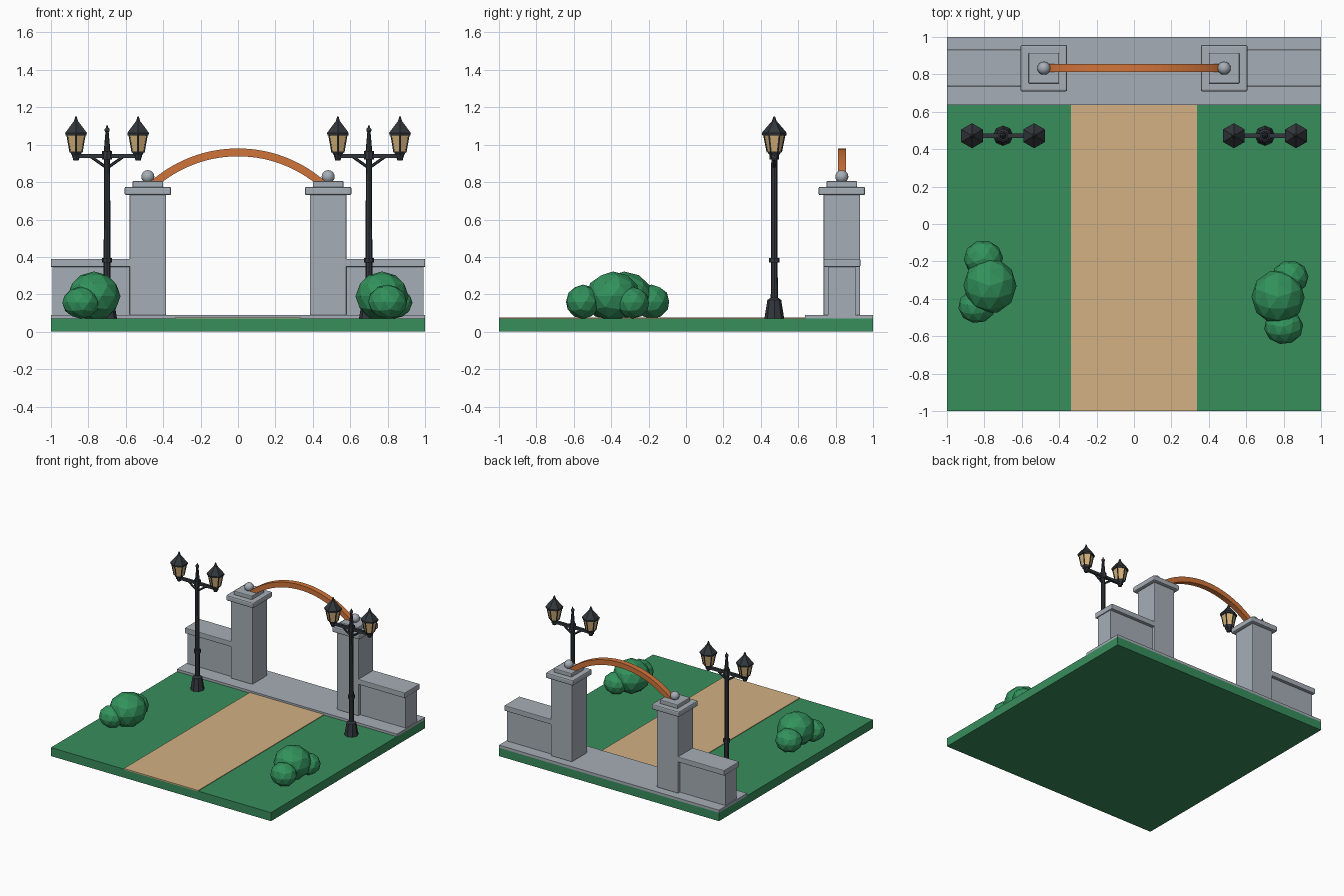
import bpy, bmesh, math
from mathutils import Vector

if "Cube" in bpy.data.objects:
    bpy.data.objects.remove(bpy.data.objects["Cube"], do_unlink=True)


def material(name, r, g, b):
    """Flat material from 0-255 display colour."""
    lin = [((c / 255 + 0.055) / 1.055) ** 2.4 for c in (r, g, b)] + [1]
    m = bpy.data.materials.new(name)
    m.use_nodes = True
    m.diffuse_color = lin
    bsdf = m.node_tree.nodes["Principled BSDF"]
    bsdf.inputs["Base Color"].default_value = lin
    bsdf.inputs["Roughness"].default_value = 0.8
    return m


GRASS = material("grass_green", 56, 142, 92)
LEAF = material("leaf_green", 50, 146, 92)
SAND = material("path_sand", 210, 177, 131)
STONE = material("stone_grey", 166, 174, 182)
WOOD = material("arch_orange", 208, 116, 58)
IRON = material("iron_black", 50, 55, 60)
GLASS = material("lantern_glass", 214, 178, 120)


def finish(obj, name, mat, smooth=False):
    obj.name = name
    obj.data.name = name
    obj.data.materials.append(mat)
    if smooth:
        bpy.ops.object.shade_smooth_by_angle(angle=math.radians(40))
    return obj


def box(name, mat, x, y, z, bevel=0):
    """Box from (low, high) pairs, with optional bevelled edges."""
    pairs = (x, y, z)
    bpy.ops.mesh.primitive_cube_add(size=1, location=[sum(p) / 2 for p in pairs])
    obj = bpy.context.object
    obj.scale = [p[1] - p[0] for p in pairs]
    bpy.ops.object.transform_apply(location=False, rotation=False, scale=True)
    if bevel:
        mod = obj.modifiers.new("bevel", "BEVEL")
        mod.width = bevel
        mod.segments = 2
    return finish(obj, name, mat)


def cone(name, mat, x, y, z, radii, sides=8):
    """Tapered prism standing between two heights."""
    bpy.ops.mesh.primitive_cone_add(
        vertices=sides, radius1=radii[0], radius2=radii[1],
        depth=z[1] - z[0], location=(x, y, sum(z) / 2))
    return finish(bpy.context.object, name, mat)


def rod(name, mat, a, b, radius, sides=6):
    """Straight rod between two points."""
    a, b = Vector(a), Vector(b)
    bpy.ops.mesh.primitive_cylinder_add(
        vertices=sides, radius=radius, depth=(b - a).length, location=(a + b) / 2,
        rotation=(b - a).to_track_quat("Z", "Y").to_euler())
    return finish(bpy.context.object, name, mat)


def ball(name, mat, loc, radius):
    bpy.ops.mesh.primitive_uv_sphere_add(segments=16, ring_count=10, radius=radius, location=loc)
    return finish(bpy.context.object, name, mat, smooth=True)


def arch(name, mat, y, centre_z, inner, outer, half_angle, steps=28):
    """Curved beam of rectangular section."""
    bm = bmesh.new()
    rings = []
    for i in range(steps + 1):
        t = half_angle * (2 * i / steps - 1)
        rings.append([bm.verts.new((r * math.sin(t), yy, centre_z + r * math.cos(t)))
                      for r, yy in ((inner, y[0]), (outer, y[0]), (outer, y[1]), (inner, y[1]))])
    for p, q in zip(rings, rings[1:]):
        for k in range(4):
            n = (k + 1) % 4
            bm.faces.new((p[k], p[n], q[n], q[k]))
    bm.faces.new(rings[0])
    bm.faces.new(rings[-1])
    bmesh.ops.recalc_face_normals(bm, faces=bm.faces)
    mesh = bpy.data.meshes.new(name)
    bm.to_mesh(mesh)
    bm.free()
    obj = bpy.data.objects.new(name, mesh)
    bpy.context.collection.objects.link(obj)
    finish(obj, name, mat)


def lantern(side, x, y):
    """Six-sided lantern that widens upward, with roof and corner bars."""
    low, high, r_low, r_high = 0.96, 1.06, 0.036, 0.056
    cone(side + "_lantern_socket", IRON, x, y, (0.915, 0.945), (0.014, 0.022))
    cone(side + "_lantern_tray", IRON, x, y, (0.945, low + 0.004), (0.026, 0.039), 6)
    cone(side + "_lantern_glass", GLASS, x, y, (low, high), (r_low, r_high), 6)
    for k in range(6):
        t = math.radians(30 + 60 * k)
        c, s = math.cos(t), math.sin(t)
        rod(side + "_lantern_bar", IRON, (x + r_low * c, y + r_low * s, low),
            (x + r_high * c, y + r_high * s, high), 0.005, 4)
    cone(side + "_lantern_eave", IRON, x, y, (1.05, 1.063), (0.064, 0.067), 6)
    cone(side + "_lantern_roof", IRON, x, y, (1.063, 1.125), (0.067, 0.014), 6)
    cone(side + "_lantern_tip", IRON, x, y, (1.125, 1.152), (0.013, 0.004), 6)


def lamp(side, x, y):
    cone(side + "_lamp_base", IRON, x, y, (0.07, 0.17), (0.053, 0.037))
    cone(side + "_lamp_base_top", IRON, x, y, (0.17, 0.182), (0.037, 0.02))
    cone(side + "_lamp_pole", IRON, x, y, (0.17, 0.96), (0.019, 0.016))
    cone(side + "_lamp_collar", IRON, x, y, (0.37, 0.395), (0.027, 0.027))
    cone(side + "_lamp_hub", IRON, x, y, (0.92, 0.965), (0.026, 0.026))
    cone(side + "_lamp_spire", IRON, x, y, (0.96, 1.075), (0.018, 0.008))
    ball(side + "_lamp_finial", IRON, (x, y, 1.078), 0.014)
    cone(side + "_lamp_tip", IRON, x, y, (1.085, 1.105), (0.008, 0.002))
    box(side + "_lamp_arm", IRON, (x - 0.185, x + 0.185), (y - 0.011, y + 0.011), (0.929, 0.95))
    for d in (-1, 1):
        rod(side + "_lamp_brace", IRON, (x, y, 0.875), (x + d * 0.085, y, 0.935), 0.008)
        lantern(side, x + d * 0.166, y)


def bush(side, lumps):
    """Cluster of faceted lumps: x, y, z and the three radii."""
    for i, (x, y, z, rx, ry, rz) in enumerate(lumps):
        bpy.ops.mesh.primitive_ico_sphere_add(subdivisions=2, radius=1, location=(x, y, z))
        obj = bpy.context.object
        obj.rotation_euler = (0, 0, 0.7 * i + 0.3)
        bpy.ops.object.transform_apply(location=False, rotation=True, scale=False)
        obj.scale = (rx, ry, rz)
        finish(obj, side + "_bush", LEAF)


# Ground, path and paved strip
box("lawn", GRASS, (-1, 1), (-1, 1), (0, 0.07))
box("path", SAND, (-0.338, 0.338), (-1, 0.637), (0.066, 0.075))
box("pavement", STONE, (-1, 1), (0.635, 1), (0.068, 0.09))

# Gate pillars, side walls and lamps, mirrored
for side, s in (("left", 1), ("right", -1)):
    px, py = s * 0.482, 0.833
    for part, half, z, bevel in (("pillar", 0.098, (0.088, 0.735), 0.006),
                                 ("pillar_cap", 0.125, (0.73, 0.775), 0.01),
                                 ("pillar_cap_top", 0.082, (0.772, 0.806), 0.006)):
        box(side + "_" + part, STONE, (px - half, px + half), (py - half, py + half), z, bevel)
    ball(side + "_pillar_ball", STONE, (px, py, 0.829), 0.035)
    box(side + "_wall", STONE, sorted((s * 0.57, s * 0.992)), (0.76, 0.906), (0.088, 0.35))
    box(side + "_wall_coping", STONE, sorted((s * 0.57, s)), (0.736, 0.932), (0.346, 0.39), 0.005)
    lamp(side, s * 0.70, 0.472)

# Arched beam between the pillars
arch("gate_arch", WOOD, (0.812, 0.856), 0.274, 0.664, 0.706, math.radians(42.5))

# Bushes
bush("left", ((0.77, -0.39, 0.19, 0.142, 0.145, 0.132),
              (0.835, -0.285, 0.155, 0.098, 0.09, 0.085),
              (0.80, -0.55, 0.16, 0.105, 0.093, 0.092)))
bush("right", ((-0.77, -0.33, 0.19, 0.142, 0.15, 0.132),
               (-0.805, -0.185, 0.16, 0.105, 0.098, 0.092),
               (-0.84, -0.44, 0.155, 0.1, 0.09, 0.085)))
